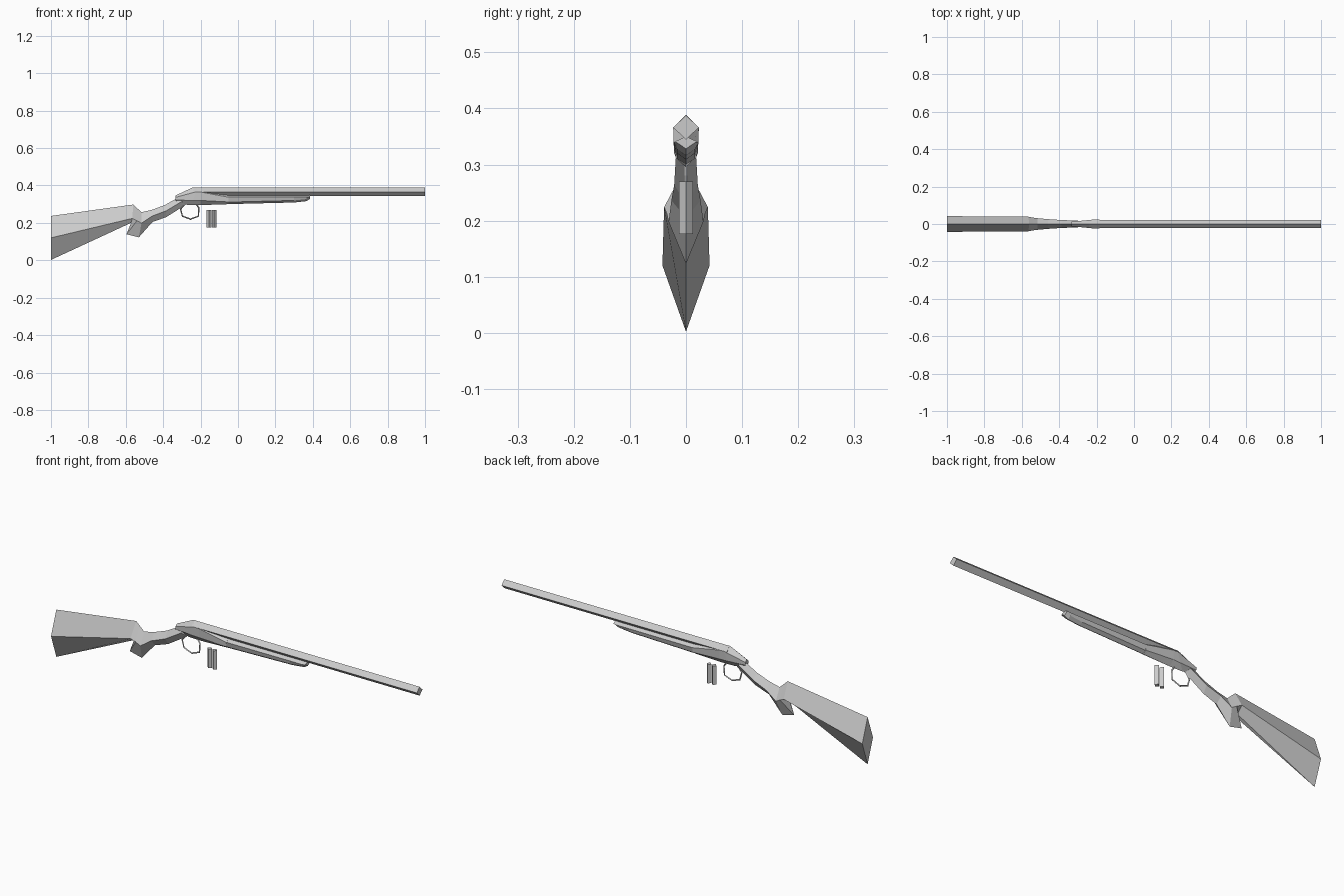
import bpy, bmesh
from math import cos, sin, pi
from mathutils import Vector

if "Cube" in bpy.data.objects:
    bpy.data.objects.remove(bpy.data.objects["Cube"])


def finish(name, bm):
    bmesh.ops.recalc_face_normals(bm, faces=bm.faces[:])
    me = bpy.data.meshes.new(name)
    bm.to_mesh(me)
    bm.free()
    ob = bpy.data.objects.new(name, me)
    bpy.context.collection.objects.link(ob)
    return ob


def skin(name, rings, closed=False):
    """Bridge equal-length rings of points, capping the ends unless closed."""
    bm = bmesh.new()
    vr = [[bm.verts.new(p) for p in r] for r in rings]
    n = len(vr[0])
    pairs = list(zip(vr, vr[1:]))
    for a, b in pairs:
        for i in range(n):
            j = (i + 1) % n
            bm.faces.new((a[i], a[j], b[j], b[i]))
    bm.faces.new(vr[0])
    bm.faces.new(vr[-1])
    return finish(name, bm)


def loft(name, sections):
    """Each section is half an outline, top to bottom: (x, half width, z)."""
    rings = []
    for s in sections:
        rings.append(list(s) + [(x, -y, z) for x, y, z in reversed(s[1:-1])])
    return skin(name, rings)


# Barrel: four-sided diamond tube
loft("barrel", [[(x, 0, .388), (x, .0225, .366), (x, 0, .344)] for x in (-.24, 1)])

# Stock with pistol grip and wrist: diamond sections
loft("stock", [
    [(-1, 0, .237), (-1, .042, .12), (-1, 0, .002)],
    [(-.56, 0, .298), (-.565, .039, .224), (-.572, 0, .2)],
    [(-.54, 0, .279), (-.54, .034, .212), (-.596, 0, .139)],
    [(-.516, 0, .257), (-.516, .031, .198), (-.53, 0, .123)],
    [(-.46, 0, .27), (-.46, .026, .236), (-.457, 0, .205)],
    [(-.39, 0, .296), (-.385, .021, .264), (-.385, 0, .23)],
    [(-.32, 0, .335), (-.30, .018, .315), (-.28, 0, .296)],
])

# Receiver: hump behind the barrel tapering forward to the forend
loft("receiver", [
    [(-.335, 0, .346), (-.335, .012, .336), (-.335, .012, .322), (-.325, 0, .312)],
    [(-.243, 0, .389), (-.225, .023, .366), (-.24, .019, .32), (-.27, 0, .296)],
    [(-.2, 0, .387), (-.2, .0228, .365), (-.2, .021, .32), (-.2, 0, .295)],
    [(-.05, 0, .348), (-.05, .022, .337), (-.05, .018, .312), (-.05, 0, .3)],
])

# Forend below the barrel, with rounded tip
loft("forend", [
    [(x, 0, t), (x, .022, m), (x, .016, b + .011), (x, 0, b)]
    for x, t, m, b in ((-.06, .347, .337, .3), (.3, .347, .338, .309),
                       (.365, .347, .338, .316), (.385, .35, .34, .328))
])

# Trigger guard: thin square wire swept along an open loop
path = [(-.286, .30), (-.307, .273), (-.297, .236), (-.254, .22),
        (-.212, .236), (-.209, .28), (-.227, .306)]
pts = [Vector((x, 0, z)) for x, z in path]
rings = []
for i, p in enumerate(pts):
    t = (pts[min(i + 1, len(pts) - 1)] - pts[max(i - 1, 0)]).normalized()
    nrm = Vector((-t.z, 0, t.x)) * .004
    side = Vector((0, .004, 0))
    rings.append([p + nrm, p + side, p - nrm, p - side])
skin("trigger_guard", rings)

# Two loose cartridges
for k, x in enumerate((-.155, -.127)):
    rings = [[(x + .0125 * cos(a * pi / 2), .0125 * sin(a * pi / 2), z)
              for a in range(4)] for z in (.176, .27)]
    skin(f"cartridge_{k + 1}", rings)
